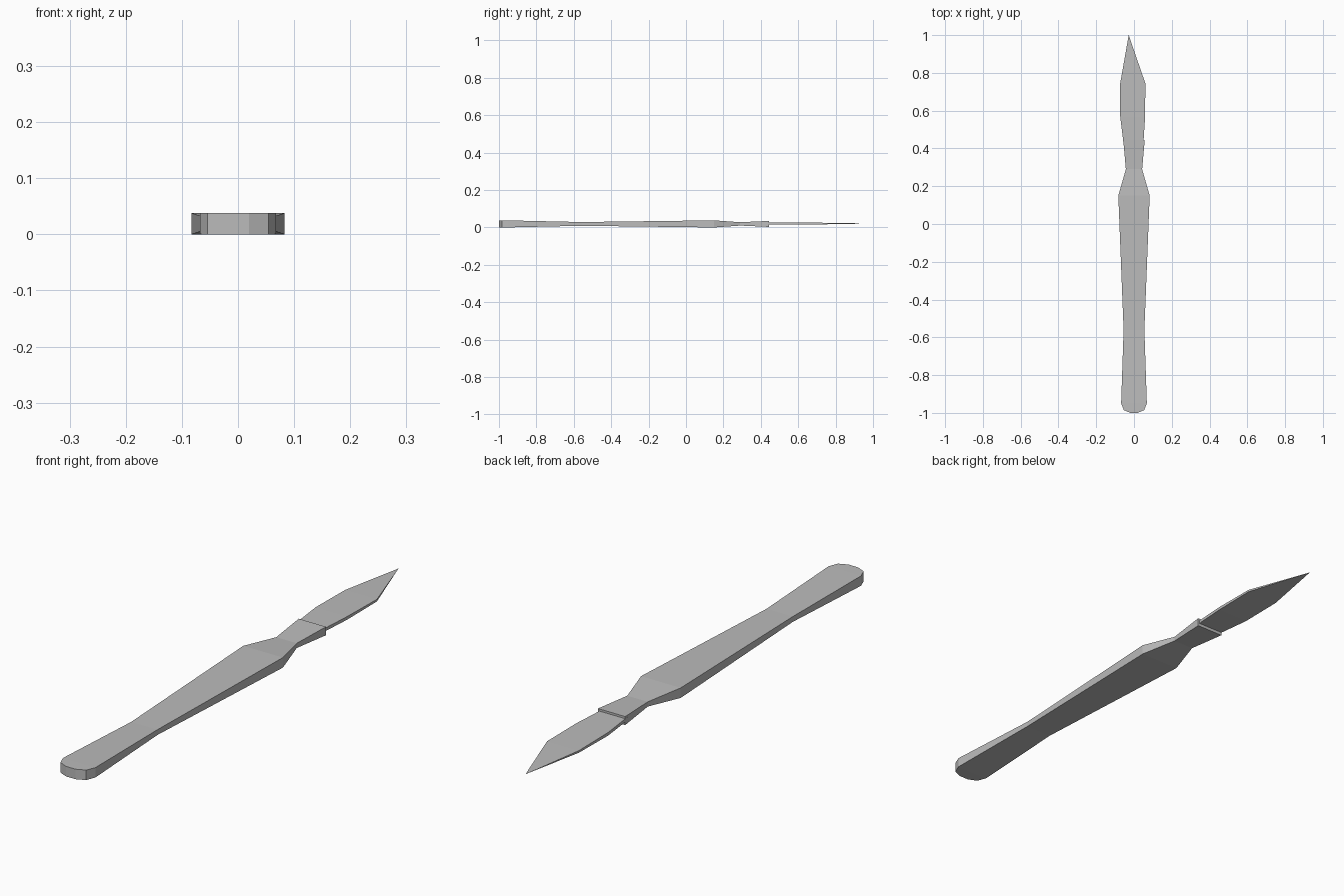
import bpy
import bmesh

cube = bpy.data.objects.get("Cube")
if cube:
    bpy.data.objects.remove(cube, do_unlink=True)

# Single metal colour
steel = bpy.data.materials.new("grey steel")
steel.use_nodes = True
steel.diffuse_color = (0.5, 0.5, 0.5, 1)
steel.node_tree.nodes["Principled BSDF"].inputs["Base Color"].default_value = (0.5, 0.5, 0.5, 1)


def loft(name, stations, mid_z):
    """Join rectangular sections given as (y, left x, right x, half thickness)."""
    bm = bmesh.new()
    rings = []
    for y, x0, x1, h in stations:
        corners = [(x0, -h), (x1, -h), (x1, h), (x0, h)]
        rings.append([bm.verts.new((x, y, mid_z + z)) for x, z in corners])
    for a, b in zip(rings, rings[1:]):
        for i in range(4):
            j = (i + 1) % 4
            bm.faces.new((a[i], a[j], b[j], b[i]))
    bm.faces.new(rings[0])
    bm.faces.new(rings[-1])
    bmesh.ops.remove_doubles(bm, verts=bm.verts, dist=1e-5)
    bmesh.ops.recalc_face_normals(bm, faces=bm.faces)
    mesh = bpy.data.meshes.new(name)
    bm.to_mesh(mesh)
    bm.free()
    mesh.materials.append(steel)
    obj = bpy.data.objects.new(name, mesh)
    bpy.context.collection.objects.link(obj)
    return obj


# Handle: rounded butt, thin grip, thick shoulder, waist and collar
handle = [(-1.0, 0.02, 0.019), (-0.985, 0.054, 0.019), (-0.95, 0.068, 0.0187),
          (-0.56, 0.055, 0.010), (0.15, 0.083, 0.019),
          (0.29, 0.043, 0.009), (0.445, 0.057, 0.016)]
loft("handle", [(y, -w, w, h) for y, w, h in handle], 0.019)

# Blade: thin leaf shape with an off-centre point
loft("blade", [(0.43, -0.056, 0.05, 0.006), (0.57, -0.073, 0.059, 0.006),
               (0.745, -0.073, 0.06, 0.004), (1.0, -0.028, -0.028, 0.0)], 0.021)
